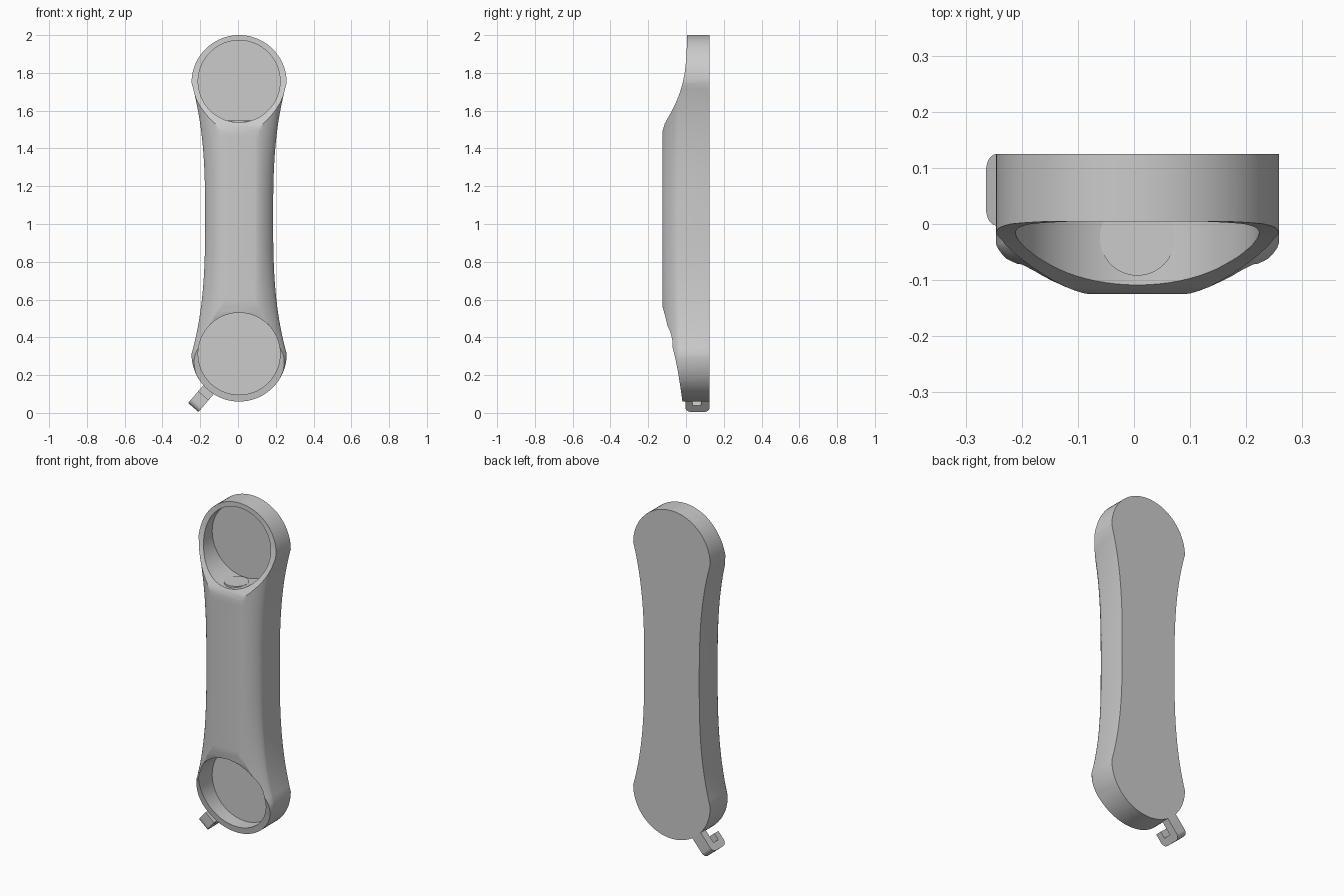
import bpy, bmesh, math
from mathutils import Vector

if "Cube" in bpy.data.objects:
    bpy.data.objects.remove(bpy.data.objects["Cube"])

CX, MID, HALF, R = 0.006, 1.03, 0.718, 0.252
BACK, FRONT = 0.125, -0.125


def make(name, bm):
    bmesh.ops.recalc_face_normals(bm, faces=bm.faces)
    me = bpy.data.meshes.new(name)
    bm.to_mesh(me)
    bm.free()
    ob = bpy.data.objects.new(name, me)
    bpy.context.collection.objects.link(ob)
    return ob


def prism(name, pts, vec):
    """Extrude a flat 3D polygon along vec."""
    bm = bmesh.new()
    f = bm.faces.new([bm.verts.new(p) for p in pts])
    ext = bmesh.ops.extrude_face_region(bm, geom=[f])
    bmesh.ops.translate(bm, vec=vec, verts=[v for v in ext['geom'] if isinstance(v, bmesh.types.BMVert)])
    return make(name, bm)


def circle(z, r, y, n=72):
    return [(CX + r * math.cos(2 * math.pi * i / n), y, z + r * math.sin(2 * math.pi * i / n)) for i in range(n)]


def cut(ob, cutter):
    cutter.hide_render = True
    m = ob.modifiers.new("cut", 'BOOLEAN')
    m.operation, m.solver, m.object = 'DIFFERENCE', 'EXACT', cutter
    bpy.context.view_layer.objects.active = ob
    bpy.ops.object.modifier_apply(modifier=m.name)
    bpy.data.objects.remove(cutter)


def smooth(ob, angle=28):
    bpy.ops.object.select_all(action='DESELECT')
    ob.select_set(True)
    bpy.context.view_layer.objects.active = ob
    bpy.ops.object.shade_smooth_by_angle(angle=math.radians(angle))


# Handle rows: (height from middle, half width), round ends and narrow waist
upper = []
for i in range(1, 21):
    t = HALF * i / 20
    upper.append((t, 0.18 + (R - 0.18) * (t / HALF) ** 2.8))
for a in list(range(5, 90, 5)) + [88]:
    upper.append((HALF + R * math.sin(math.radians(a)), R * math.cos(math.radians(a))))
rows = [(-t, w) for t, w in reversed(upper)] + [(0, 0.18)] + upper


def section(w):
    """Cross-section: flat back, straight sides, soft front shoulders."""
    flat = min(0.085, 0.5 * w)
    half = []
    for i in range(11):
        a = math.pi / 2 * i / 10
        c, s = math.cos(a) ** (4 / 3), math.sin(a) ** (4 / 3)
        half.append((flat + (w - flat) * c, -0.035 + (FRONT + 0.035) * s))
    return [(w, BACK)] + half + [(-x, y) for x, y in reversed(half)] + [(-w, BACK)]


# Handset body lofted through the rows
bm = bmesh.new()
loops = [[bm.verts.new((CX + x, y, MID + t)) for x, y in section(w)] for t, w in rows]
for a, b in zip(loops, loops[1:]):
    for i in range(len(a)):
        j = (i + 1) % len(a)
        bm.faces.new((a[i], a[j], b[j], b[i]))
bm.faces.new(loops[0])
bm.faces.new(loops[-1])
body = make("handset_body", bm)

# Curved scoops that thin both ends from the front
top_curve = [(-0.2, 1.40), (-0.127, 1.46), (-0.123, 1.495), (-0.113, 1.53), (-0.09, 1.572), (-0.068, 1.612),
             (-0.048, 1.655), (-0.031, 1.70), (-0.017, 1.75), (-0.007, 1.80), (0.0, 1.86),
             (0.004, 1.93), (0.005, 2.1), (-0.2, 2.1)]
low_curve = [(-0.2, 0.75), (-0.1255, 0.568), (-0.107, 0.50), (-0.091, 0.43), (-0.074, 0.36), (-0.057, 0.29),
             (-0.043, 0.22), (-0.03, 0.14), (-0.019, 0.06), (-0.014, 0.0), (-0.2, 0.0)]
for name, curve in (("top_scoop", top_curve), ("low_scoop", low_curve)):
    cut(body, prism(name, [(-0.5, y, z) for y, z in curve], (1, 0, 0)))

# Round earpiece and mouthpiece pockets
for name, z in (("ear_pocket", 1.755), ("mouth_pocket", 0.313)):
    cut(body, prism(name, circle(z, 0.217, -0.3), (0, 0.36, 0)))
smooth(body)

# Small round plug in the lower wall of the earpiece pocket
bm = bmesh.new()
bmesh.ops.create_cone(bm, cap_ends=True, segments=48, radius1=0.067, radius2=0.067, depth=0.05)
bmesh.ops.translate(bm, verts=bm.verts, vec=(CX, -0.025, 1.524))
smooth(make("pocket_plug", bm))


# Hook at the lower left, a J profile swept across its width
def fillet(cx, cy, r, a0, n=6):
    return [(cx + r * math.cos(math.radians(a0 + 90 * i / n)),
             cy + r * math.sin(math.radians(a0 + 90 * i / n))) for i in range(n + 1)]


out = Vector((-0.65, 0, -0.76)).normalized()
side = Vector((-out.z, 0, out.x))
profile = ([(0.235, 0.125)] + [(0.235, 0.08), (0.33, 0.08), (0.33, 0.035), (0.29, 0.035), (0.29, -0.003)]
           + fillet(0.343, 0.027, 0.03, -90) + fillet(0.343, 0.095, 0.03, 0))
origin = Vector((CX, 0, 0.312)) - side * 0.036
hook = prism("hanging_hook", [origin + out * d + Vector((0, y, 0)) for d, y in profile], side * 0.072)
smooth(hook)
